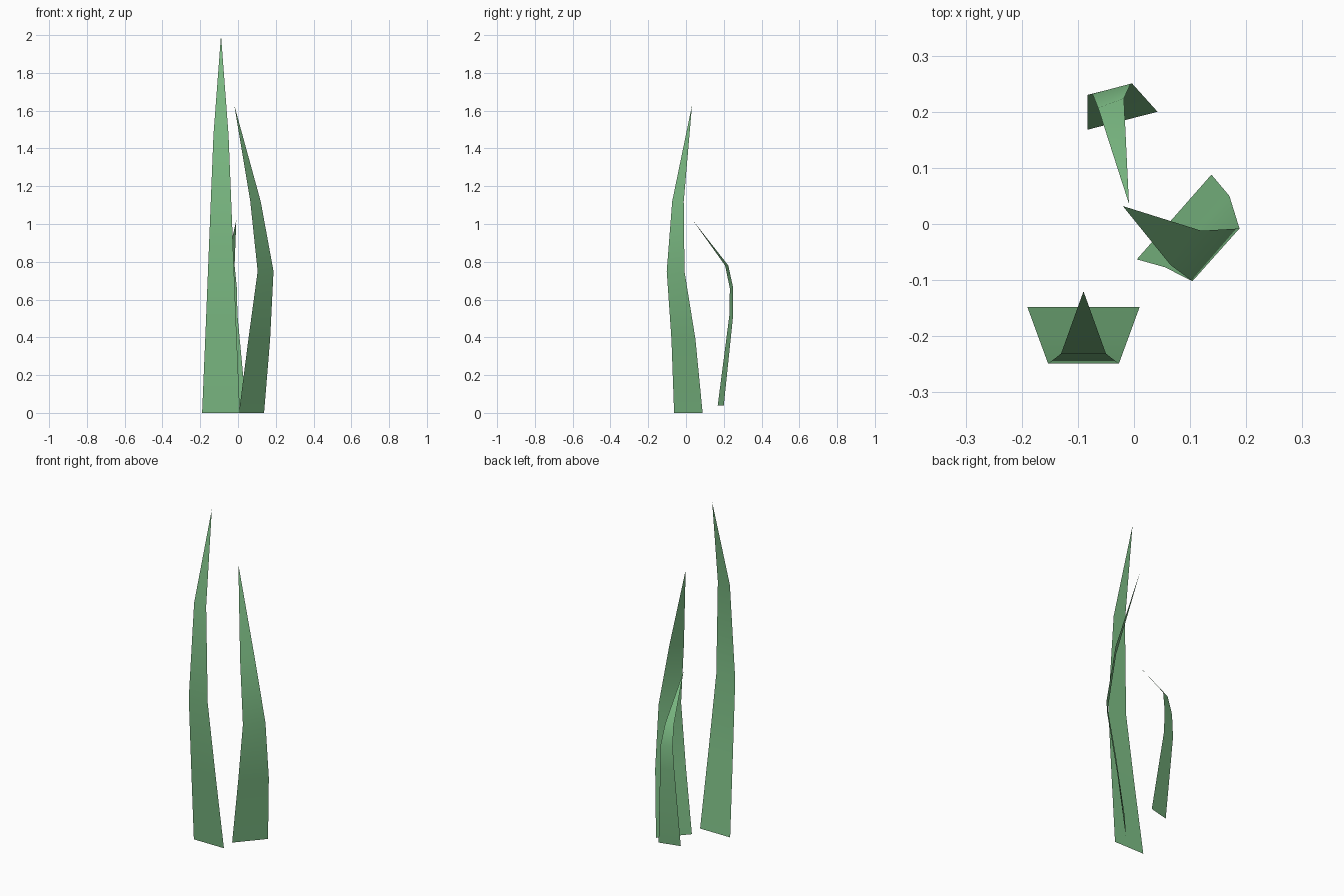
import bpy
import bmesh

cube = bpy.data.objects.get("Cube")
if cube:
    bpy.data.objects.remove(cube, do_unlink=True)

green = bpy.data.materials.new("leaf green")
green.use_nodes = True
colour = (0.21, 0.52, 0.24, 1)
green.diffuse_color = colour
green.node_tree.nodes["Principled BSDF"].inputs["Base Color"].default_value = colour


def blade(name, rows, tip):
    """Thin flat strip: each row is (left x, left y, right x, right y, z)."""
    bm = bmesh.new()
    pairs = [(bm.verts.new((ax, ay, z)), bm.verts.new((bx, by, z)))
             for ax, ay, bx, by, z in rows]
    for (a, b), (c, d) in zip(pairs, pairs[1:]):
        bm.faces.new((a, b, d, c))
    bm.faces.new((*pairs[-1], bm.verts.new(tip)))
    for face in bm.faces:
        face.smooth = True
    mesh = bpy.data.meshes.new(name)
    bm.to_mesh(mesh)
    bm.free()
    mesh.materials.append(green)
    obj = bpy.data.objects.new(name, mesh)
    bpy.context.collection.objects.link(obj)


# Tall front blade, symmetric about its own centre line
centre = -0.09
blade("tall_blade",
      [(centre - w, y, centre + w, y, z) for w, y, z in
       ((0.1, -0.148, 0), (0.081, -0.2, 0.45), (0.063, -0.249, 0.9), (0.04, -0.231, 1.47))],
      (centre, -0.12, 2))

# Middle blade, turned and leaning back over the clump
blade("middle_blade",
      [(0.005, -0.063, 0.138, 0.088, 0),
       (0.055, -0.077, 0.17, 0.05, 0.39),
       (0.104, -0.102, 0.188, -0.008, 0.75),
       (0.065, -0.073, 0.12, -0.012, 1.12)],
      (-0.02, 0.032, 1.63))

# Short back blade, bending sharply toward the front
blade("short_blade",
      [(0.042, 0.2, -0.083, 0.168, 0.04),
       (-0.003, 0.25, -0.083, 0.23, 0.52),
       (-0.006, 0.25, -0.074, 0.232, 0.66),
       (-0.018, 0.224, -0.064, 0.207, 0.78)],
      (-0.009, 0.036, 1.02))
